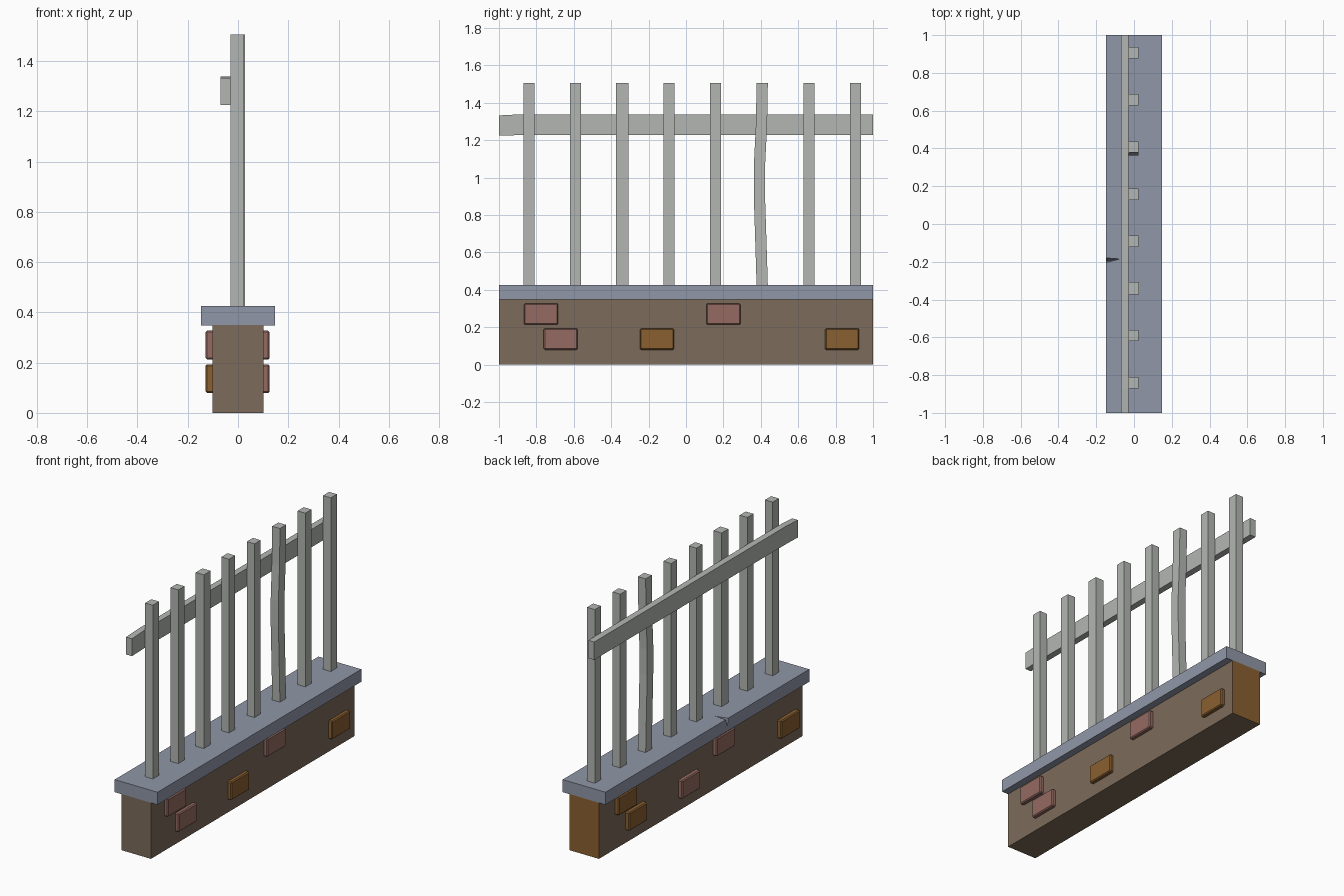
import bpy, bmesh

if "Cube" in bpy.data.objects:
    bpy.data.objects.remove(bpy.data.objects["Cube"])


def material(name, rgb):
    m = bpy.data.materials.new(name)
    m.diffuse_color = (*rgb, 1)
    m.use_nodes = True
    m.node_tree.nodes["Principled BSDF"].inputs["Base Color"].default_value = m.diffuse_color
    return m


brown = material("brown_stone", (0.20, 0.145, 0.10))
pink = material("pink_brick", (0.30, 0.147, 0.122))
orange = material("orange_brick", (0.255, 0.115, 0.03))
slate = material("slate", (0.28, 0.31, 0.39))
metal = material("pale_metal", (0.45, 0.47, 0.45))


def finish(name, bm, *mats):
    bmesh.ops.recalc_face_normals(bm, faces=bm.faces)
    mesh = bpy.data.meshes.new(name)
    bm.to_mesh(mesh)
    bm.free()
    for m in mats:
        mesh.materials.append(m)
    ob = bpy.data.objects.new(name, mesh)
    bpy.context.collection.objects.link(ob)
    return ob


def loft(bm, rings):
    """Skin a stack of four-cornered rings and close both ends."""
    loops = [[bm.verts.new(p) for p in ring] for ring in rings]
    for a, b in zip(loops, loops[1:]):
        for i in range(4):
            j = (i + 1) % 4
            bm.faces.new((a[i], a[j], b[j], b[i]))
    bm.faces.new(loops[0])
    bm.faces.new(loops[-1])


def ring_z(x0, x1, y0, y1, z):
    return [(x0, y0, z), (x1, y0, z), (x1, y1, z), (x0, y1, z)]


def box(name, x0, x1, y0, y1, z0, z1, *mats):
    bm = bmesh.new()
    loft(bm, [ring_z(x0, x1, y0, y1, z0), ring_z(x0, x1, y0, y1, z1)])
    return finish(name, bm, *mats)


# Wall, with an orange back end
wall = box("wall", -0.102, 0.102, -1, 1, 0, 0.35, brown, orange)
for f in wall.data.polygons:
    if f.normal.y > 0.9:
        f.material_index = 1

# Cap stone with a small wedge-shaped crack in its left edge
cap = box("cap_stone", -0.147, 0.147, -1, 1, 0.348, 0.426, slate)
bm = bmesh.new()
tip, a, b, low = [bm.verts.new(p) for p in (
    (-0.068, -0.184, 0.430), (-0.152, -0.178, 0.430),
    (-0.152, -0.206, 0.430), (-0.152, -0.197, 0.372))]
for tri in ((tip, a, b), (tip, a, low), (tip, b, low), (a, b, low)):
    bm.faces.new(tri)
crack = finish("crack_cutter", bm, slate)
mod = cap.modifiers.new("crack", 'BOOLEAN')
mod.operation = 'DIFFERENCE'
mod.solver = 'EXACT'
mod.object = crack
bpy.context.view_layer.objects.active = cap
bpy.ops.object.modifier_apply(modifier=mod.name)
bpy.data.objects.remove(crack)

# Protruding bricks: (side, centre y, centre z, colour)
UPPER, LOWER = 0.27, 0.136
bricks = [
    (1, -0.775, UPPER, pink), (1, -0.67, LOWER, pink), (1, -0.155, LOWER, orange),
    (1, 0.20, UPPER, pink), (1, 0.835, LOWER, orange),
    (-1, 0.75, UPPER, orange), (-1, 0.65, LOWER, orange), (-1, 0.13, LOWER, pink),
    (-1, -0.21, UPPER, pink), (-1, -0.845, LOWER, orange),
]
for i, (side, y, z, mat) in enumerate(bricks):
    x0, x1 = (0.09, 0.126) if side > 0 else (-0.129, -0.09)
    ob = box(f"brick_{i + 1}", x0, x1, y - 0.091, y + 0.091, z - 0.057, z + 0.057, mat)
    bev = ob.modifiers.new("bevel", 'BEVEL')
    bev.width = 0.006
    bev.segments = 1

# Fence bars: one wider, one bowed
for i in range(8):
    y = -0.84 + 0.2495 * i
    half = 0.033 if i == 2 else 0.03
    x1 = 0.027 if i == 2 else 0.024
    levels = [(0.42, 0), (1.505, 0)]
    if i == 5:
        levels = [(0.42, 0), (0.62, -0.006), (0.90, -0.015), (1.06, -0.015),
                  (1.28, -0.004), (1.505, 0)]
    bm = bmesh.new()
    loft(bm, [ring_z(-0.029, x1, y - half + s, y + half + s, z) for z, s in levels])
    finish(f"fence_bar_{i + 1}", bm, metal)

# Rail behind the bars, slightly tapered at the front end
bm = bmesh.new()
loft(bm, [[(-0.069, y, z0), (-0.029, y, z0), (-0.029, y, z1), (-0.069, y, z1)]
          for y, z0, z1 in ((-1, 1.224, 1.332), (-0.88, 1.227, 1.338), (1, 1.227, 1.338))])
finish("rail", bm, metal)
